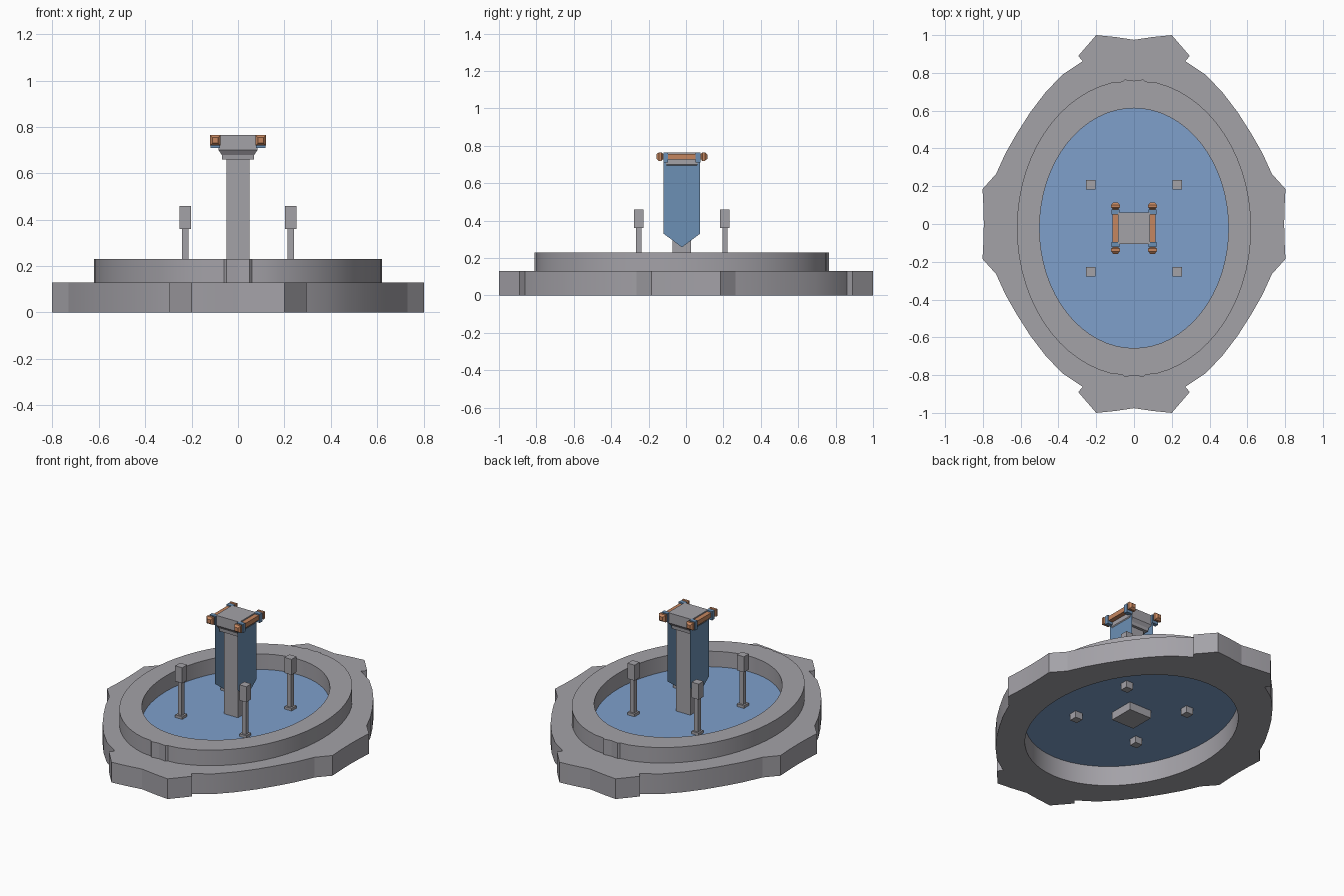
import bpy, bmesh, math
from mathutils import Matrix, Vector

if "Cube" in bpy.data.objects:
    bpy.data.objects.remove(bpy.data.objects["Cube"], do_unlink=True)

CY = -0.022  # centre of basin and pillar along y


def material(name, rgb):
    m = bpy.data.materials.new(name)
    m.use_nodes = True
    m.diffuse_color = (*rgb, 1)
    m.node_tree.nodes["Principled BSDF"].inputs["Base Color"].default_value = (*rgb, 1)
    return m


stone = material("grey stone", (0.37, 0.36, 0.39))
water_blue = material("water blue", (0.21, 0.35, 0.60))
cloth_blue = material("cloth blue", (0.15, 0.28, 0.46))
copper = material("copper", (0.56, 0.24, 0.115))


def link(name, data, mat):
    ob = bpy.data.objects.new(name, data)
    bpy.context.collection.objects.link(ob)
    data.materials.append(mat)
    return ob


def mesh_object(name, bm, mat):
    me = bpy.data.meshes.new(name)
    bmesh.ops.recalc_face_normals(bm, faces=bm.faces)
    bm.to_mesh(me)
    bm.free()
    return link(name, me, mat)


def box(name, centre, size, mat):
    bm = bmesh.new()
    bmesh.ops.create_cube(bm, size=1, matrix=Matrix.Translation(centre) @ Matrix.Diagonal((*size, 1)))
    return mesh_object(name, bm, mat)


def square_stack(name, origin, axis, sections, mat):
    """Loft square sections of (half width, position) along an axis."""
    bm = bmesh.new()
    rings = []
    for half, pos in sections:
        ring = []
        for u, v in ((-1, -1), (1, -1), (1, 1), (-1, 1)):
            p = (u * half, v * half, pos) if axis == "z" else (u * half, pos, v * half)
            ring.append(bm.verts.new(Vector(origin) + Vector(p)))
        rings.append(ring)
    for a, b in zip(rings, rings[1:]):
        for i in range(4):
            j = (i + 1) % 4
            bm.faces.new((a[i], a[j], b[j], b[i]))
    bm.faces.new(rings[0])
    bm.faces.new(rings[-1])
    return mesh_object(name, bm, mat)


def ellipse(rx, ry, count=64):
    return [(rx * math.cos(2 * math.pi * i / count), CY + ry * math.sin(2 * math.pi * i / count))
            for i in range(count)]


def four_way(quarter, cy=0):
    """Mirror a quarter outline, running from the +y axis to the +x axis."""
    half = quarter + [(x, -y) for x, y in quarter[-2::-1]]
    full = half + [(-x, y) for x, y in half[-2:0:-1]]
    return [(x, y + cy) for x, y in full]


def plate(name, outlines, z0, z1, mat):
    """Extruded flat shape; later outlines are holes."""
    cu = bpy.data.curves.new(name, "CURVE")
    cu.dimensions = "2D"
    cu.fill_mode = "BOTH"
    cu.extrude = (z1 - z0) / 2
    for pts in outlines:
        sp = cu.splines.new("POLY")
        sp.points.add(len(pts) - 1)
        for p, (x, y) in zip(sp.points, pts):
            p.co = (x, y, 0, 1)
        sp.use_cyclic_u = True
    ob = link(name, cu, mat)
    ob.location.z = (z0 + z1) / 2
    bpy.ops.object.select_all(action="DESELECT")
    ob.select_set(True)
    bpy.context.view_layer.objects.active = ob
    bpy.ops.object.convert(target="MESH")
    ob = bpy.context.object
    bm = bmesh.new()
    bm.from_mesh(ob.data)
    bmesh.ops.remove_doubles(bm, verts=bm.verts, dist=0.0001)
    bmesh.ops.recalc_face_normals(bm, faces=bm.faces)
    bm.to_mesh(ob.data)
    bm.free()
    bpy.ops.object.shade_smooth_by_angle(angle=math.radians(15))
    return ob


# Lower slab with notched ends and bulging sides
slab = [(0, 0.975), (0.1, 0.99), (0.2, 1.0), (0.295, 0.89), (0.272, 0.862), (0.38, 0.79),
        (0.47, 0.695), (0.55, 0.59), (0.62, 0.48), (0.68, 0.375), (0.73, 0.265),
        (0.802, 0.185), (0.797, 0.09), (0.795, 0)]
plate("base_slab", [four_way(slab), ellipse(0.56, 0.70)], 0, 0.13, stone)

# Basin rim with a small raised key at each end
rim = [(0, 0.78), (0.05, 0.787), (0.06, 0.776)]
for i in range(2, 17):
    t = math.pi / 2 * i / 16
    rim.append((0.62 * math.sin(t), 0.785 * math.cos(t)))
rim[-1] = (0.62, 0)
plate("basin_rim", [four_way(rim, CY), ellipse(0.5, 0.635)], 0.13, 0.23, stone)

# Water surface
bm = bmesh.new()
bm.faces.new([bm.verts.new((x, y, 0.128)) for x, y in ellipse(0.565, 0.705)])
mesh_object("water", bm, water_blue)

# Central pillar
box("pillar_foot", (0, CY, 0.1), (0.16, 0.16, 0.05), stone)
box("pillar_shaft", (0, CY, 0.39), (0.1, 0.1, 0.55), stone)
square_stack("pillar_capital", (0, CY, 0), "z",
             [(0.068, 0.66), (0.07, 0.68), (0.084, 0.7), (0.084, 0.765)], stone)

# Four lamp posts standing in the water
for sx in (-1, 1):
    for sy in (-1, 1):
        x, y = sx * 0.228, CY + sy * 0.23
        box("lamp_foot", (x, y, 0.115), (0.05, 0.05, 0.06), stone)
        box("lamp_post", (x, y, 0.25), (0.028, 0.028, 0.23), stone)
        box("lamp_head", (x, y, 0.41), (0.05, 0.05, 0.1), stone)

# Banners hanging from rods on both sides of the pillar
for sx in (-1, 1):
    rod_x = sx * 0.098
    bm = bmesh.new()
    shape = [(-0.098, 0.74), (-0.098, 0.33), (0, 0.257), (0.098, 0.33), (0.098, 0.74)]
    bm.faces.new([bm.verts.new((sx * 0.08, CY + y, z)) for y, z in shape])
    banner = mesh_object("banner", bm, cloth_blue)
    if banner.data.polygons[0].normal.x * sx < 0:
        banner.data.flip_normals()
    box("banner_rod", (rod_x, CY, 0.742), (0.03, 0.23, 0.03), copper)
    for sy in (-1, 1):
        box("rod_cuff", (rod_x, CY + sy * 0.086, 0.737), (0.042, 0.026, 0.056), cloth_blue)
        square_stack("rod_finial", (rod_x, CY, 0.742), "y",
                     [(0.015, sy * 0.102), (0.023, sy * 0.109), (0.023, sy * 0.123), (0.012, sy * 0.136)],
                     copper)
